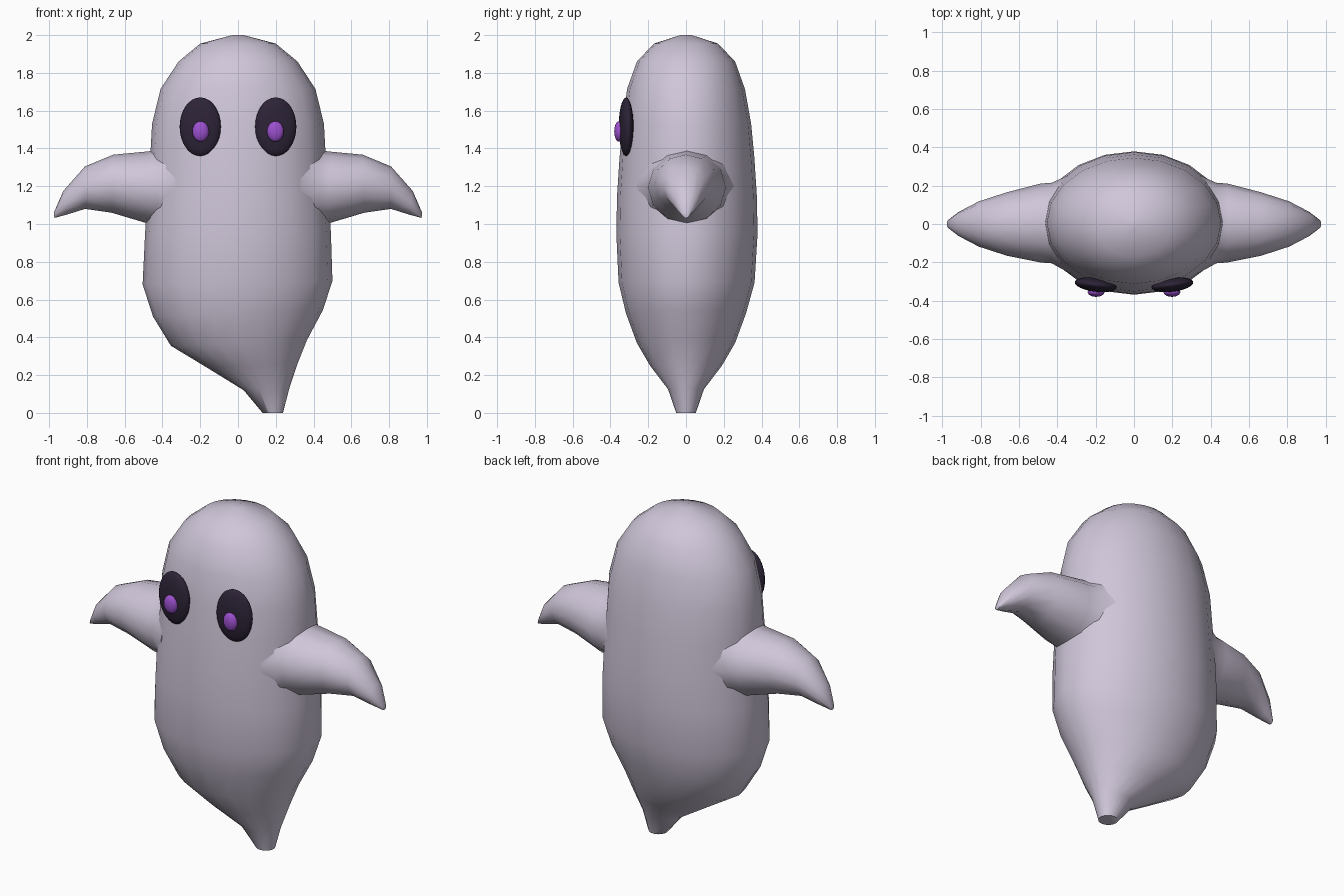
import bpy, bmesh, math
from mathutils import Vector

if "Cube" in bpy.data.objects:
    bpy.data.objects.remove(bpy.data.objects["Cube"])


def material(name, rgb):
    m = bpy.data.materials.new(name)
    m.diffuse_color = (*rgb, 1)
    m.use_nodes = True
    m.node_tree.nodes["Principled BSDF"].inputs["Base Color"].default_value = m.diffuse_color
    return m


LILAC = material("pale_lilac", (0.63, 0.57, 0.70))
DARK = material("dark_plum", (0.026, 0.017, 0.038))
PURPLE = material("bright_purple", (0.33, 0.08, 0.62))


def finish(name, bm, mat, angle):
    bmesh.ops.recalc_face_normals(bm, faces=bm.faces)
    mesh = bpy.data.meshes.new(name)
    bm.to_mesh(mesh)
    bm.free()
    mesh.materials.append(mat)
    ob = bpy.data.objects.new(name, mesh)
    bpy.context.collection.objects.link(ob)
    bpy.ops.object.select_all(action='DESELECT')
    ob.select_set(True)
    bpy.context.view_layer.objects.active = ob
    bpy.ops.object.shade_smooth_by_angle(angle=math.radians(angle))
    return ob


def loft(name, rings, sides, mat, side=1):
    """Tilted elliptical rings, each (x, z) to (x, z) across, plus half depth in y and y centre."""
    bm = bmesh.new()
    loops = []
    for ax, az, bx, bz, depth, yc in rings:
        a, b = Vector((ax * side, yc, az)), Vector((bx * side, yc, bz))
        mid, half = (a + b) / 2, (a - b) / 2
        loops.append([bm.verts.new(mid + half * math.cos(t) + Vector((0, depth * math.sin(t), 0)))
                      for t in (2 * math.pi * i / sides for i in range(sides))])
    for lo, hi in zip(loops, loops[1:]):
        for i in range(sides):
            j = (i + 1) % sides
            bm.faces.new((lo[i], lo[j], hi[j], hi[i]))
    bm.faces.new(loops[0])
    bm.faces.new(loops[-1])
    return finish(name, bm, mat, 60)


def ellipsoid(name, centre, radii, yaw, mat):
    bm = bmesh.new()
    bmesh.ops.create_uvsphere(bm, u_segments=24, v_segments=16, radius=1)
    bmesh.ops.scale(bm, vec=radii, verts=bm.verts)
    ob = finish(name, bm, mat, 60)
    ob.location = centre
    ob.rotation_euler.z = yaw
    return ob


# Body: domed head, swelling belly, slanted tail drawn to one side
loft("body", [
    (-0.03, 2.00, 0.03, 2.00, 0.03, 0.0),
    (-0.20, 1.955, 0.20, 1.955, 0.17, 0.0),
    (-0.315, 1.86, 0.315, 1.86, 0.26, 0.0),
    (-0.41, 1.715, 0.41, 1.715, 0.312, 0.0),
    (-0.455, 1.53, 0.455, 1.53, 0.34, 0.005),
    (-0.465, 1.35, 0.465, 1.35, 0.357, 0.005),
    (-0.48, 1.15, 0.48, 1.15, 0.37, 0.005),
    (-0.492, 0.95, 0.492, 0.95, 0.374, 0.005),
    (-0.505, 0.68, 0.50, 0.70, 0.36, 0.003),
    (-0.45, 0.51, 0.45, 0.545, 0.318, 0.0),
    (-0.355, 0.355, 0.365, 0.385, 0.26, 0.0),
    (-0.165, 0.24, 0.315, 0.26, 0.19, 0.0),
    (0.03, 0.12, 0.272, 0.13, 0.095, 0.0),
    (0.13, 0.0, 0.238, 0.0, 0.052, 0.0),
], 20, LILAC)

# Arms: drooping flippers, flared where they meet the body
ARM = [
    (0.33, 1.47, 0.33, 0.93, 0.26, 0.0),
    (0.43, 1.39, 0.43, 1.00, 0.21, 0.005),
    (0.49, 1.383, 0.485, 1.005, 0.206, 0.005),
    (0.66, 1.367, 0.67, 1.06, 0.165, 0.0),
    (0.81, 1.305, 0.81, 1.08, 0.118, 0.0),
    (0.925, 1.175, 0.905, 1.05, 0.063, 0.0),
    (0.975, 1.06, 0.972, 1.032, 0.018, 0.0),
]

for label, s in (("left", -1), ("right", 1)):
    loft(label + "_arm", ARM, 12, LILAC, s)
    # Eyes: flattened dark ovals with small raised pupils
    ellipsoid(label + "_eye", (0.2 * s, -0.317, 1.515), (0.11, 0.037, 0.155), 0.13 * s, DARK)
    ellipsoid(label + "_pupil", (0.198 * s, -0.355, 1.49), (0.044, 0.025, 0.054), 0.0, PURPLE)
